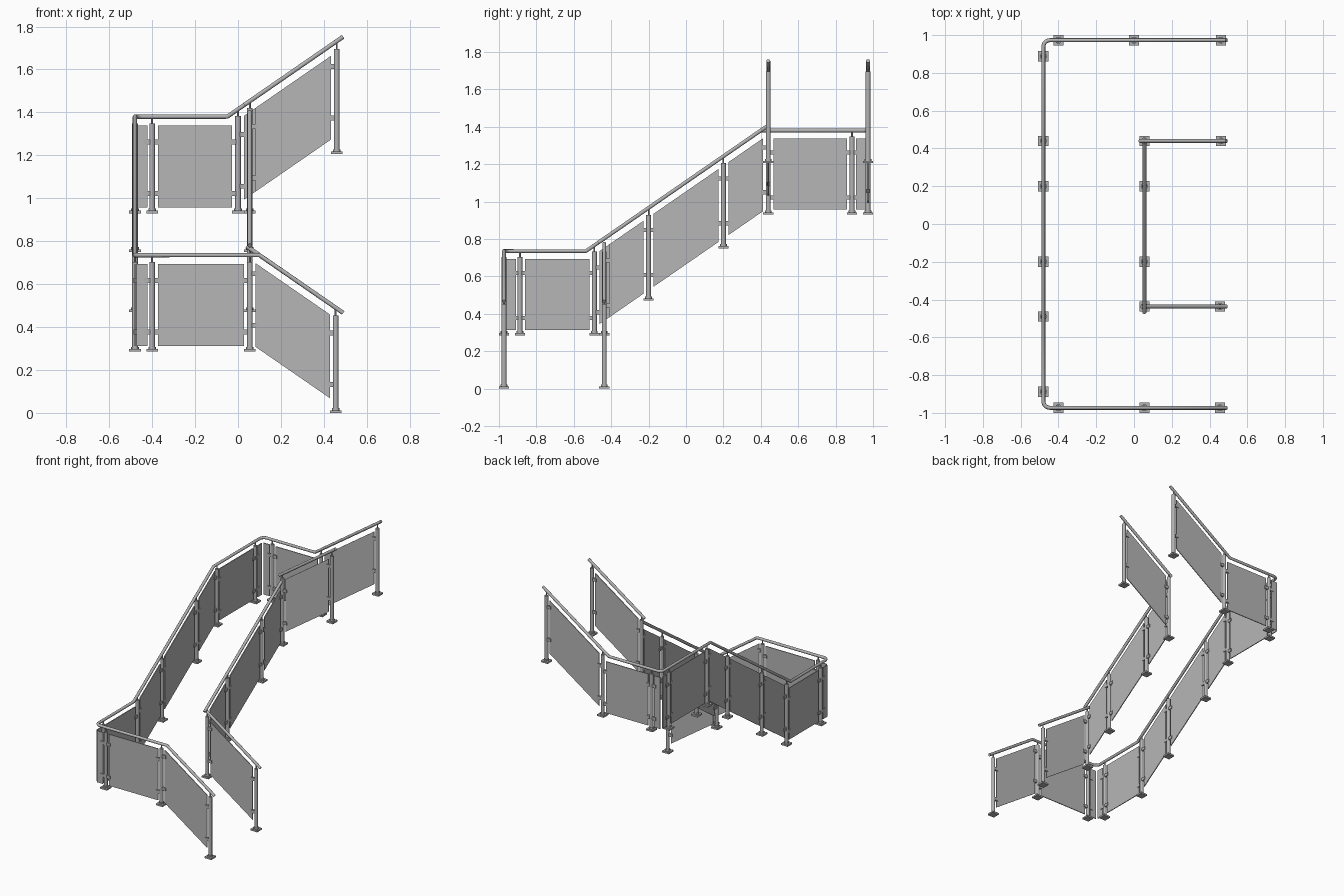
import bpy, bmesh, math
from mathutils import Vector, Matrix

if "Cube" in bpy.data.objects:
    bpy.data.objects.remove(bpy.data.objects["Cube"])


def material(name, v):
    m = bpy.data.materials.new(name)
    m.diffuse_color = (v, v, v, 1)
    m.use_nodes = True
    m.node_tree.nodes["Principled BSDF"].inputs["Base Color"].default_value = m.diffuse_color
    return m


STEEL = material("grey steel", 0.45)
PANE = material("grey panel", 0.47)

XO, XI, YO = -0.48, 0.055, 0.973      # outer side line, inner side line, outer end lines
YI0, YI1 = -0.437, 0.44               # inner end lines
LOW, HIGH, K = 0.735, 1.38, 0.69      # landing handrail heights, stair slope


# handrail height along the three sloping flights
def lower(x): return LOW - K * (x - 0.10)
def middle(y): return LOW + K * (y + 0.535)
def upper(x): return HIGH + K * (x + 0.05)


def finish(bm, name, mat, smooth=False):
    bmesh.ops.recalc_face_normals(bm, faces=bm.faces)
    me = bpy.data.meshes.new(name)
    bm.to_mesh(me)
    bm.free()
    me.materials.append(mat)
    ob = bpy.data.objects.new(name, me)
    bpy.context.collection.objects.link(ob)
    if smooth:
        bpy.ops.object.select_all(action='DESELECT')
        ob.select_set(True)
        bpy.context.view_layer.objects.active = ob
        bpy.ops.object.shade_smooth_by_angle(angle=math.radians(40))
    return ob


def add_box(bm, c, size, rot=0.0):
    mat = Matrix.Translation(c) @ Matrix.Rotation(rot, 4, 'Z') @ Matrix.Diagonal((*size, 1))
    bmesh.ops.create_cube(bm, size=1, matrix=mat)


def add_rod(bm, x, y, z0, z1, r, n=16):
    bmesh.ops.create_cone(bm, cap_ends=True, segments=n, radius1=r, radius2=r, depth=z1 - z0,
                          matrix=Matrix.Translation((x, y, (z0 + z1) / 2)))


# Post: square foot plate, round tube, thin pin up to the handrail
def post(x, y, base, rail, drop):
    bm = bmesh.new()
    add_box(bm, (x, y, base + 0.006), (0.054, 0.054, 0.012))
    add_rod(bm, x, y, base + 0.012, base + 0.022, 0.018)
    add_rod(bm, x, y, base + 0.012, rail - drop, 0.013)
    add_rod(bm, x, y, rail - drop, rail, 0.0045, 8)
    finish(bm, "post", STEEL, True)


# Panel between two posts with its clamps; ends are (x, y, rail height, gap)
def panel(a, b, clamp_b=True):
    pa, pb = Vector(a[:3]), Vector(b[:3])
    run = Vector((pb.x - pa.x, pb.y - pa.y, 0))
    length = run.length
    d = run / length
    side = Vector((-d.y, d.x, 0)) * 0.003
    sloped = abs(pb.z - pa.z) > 0.02
    top, bottom = (0.05, 0.44) if sloped else (0.042, 0.423)
    p = pa.lerp(pb, a[3] / length)
    q = pa.lerp(pb, 1 - b[3] / length)
    quad = [p - Vector((0, 0, bottom)), q - Vector((0, 0, bottom)),
            q - Vector((0, 0, top)), p - Vector((0, 0, top))]
    bm = bmesh.new()
    f = bm.faces.new([bm.verts.new(v - side) for v in quad])
    ext = bmesh.ops.extrude_face_region(bm, geom=[f])
    bmesh.ops.translate(bm, vec=side * 2,
                        verts=[g for g in ext["geom"] if isinstance(g, bmesh.types.BMVert)])
    finish(bm, "panel", PANE)

    bm = bmesh.new()
    for end, s in ((pa, 1), (pb, -1))[:2 if clamp_b else 1]:
        for dz in (0.118, 0.358):
            add_box(bm, end + d * s * 0.024 - Vector((0, 0, dz)), (0.030, 0.016, 0.022),
                    math.atan2(d.y, d.x))
    finish(bm, "panel_clamps", STEEL)


# Handrail: round tube swept along a path
def handrail(name, pts):
    cu = bpy.data.curves.new(name, 'CURVE')
    cu.dimensions = '3D'
    cu.bevel_depth = 0.0105
    cu.bevel_resolution = 3
    cu.use_fill_caps = True
    sp = cu.splines.new('POLY')
    sp.points.add(len(pts) - 1)
    for point, co in zip(sp.points, pts):
        point.co = (*co, 1)
    tmp = bpy.data.objects.new(name, cu)
    bpy.context.collection.objects.link(tmp)
    bpy.context.view_layer.update()
    me = bpy.data.meshes.new_from_object(
        tmp.evaluated_get(bpy.context.evaluated_depsgraph_get()))
    bpy.data.objects.remove(tmp)
    bm = bmesh.new()
    bm.from_mesh(me)
    bmesh.ops.remove_doubles(bm, verts=bm.verts, dist=1e-5)
    finish(bm, name, STEEL, True)


def corner(sy, z, r=0.035):
    """Rounded landing corner, listed from the end line to the side line."""
    return [(XO + r - r * math.sin(t), sy * (YO - r + r * math.cos(t)), z)
            for t in (i * math.pi / 12 for i in range(7))]


handrail("outer_handrail",
         [(0.49, -YO, lower(0.49)), (0.10, -YO, LOW)] + corner(-1, LOW)
         + [(XO, -0.535, LOW), (XO, 0.40, HIGH)] + corner(1, HIGH)[::-1]
         + [(-0.05, YO, HIGH), (0.49, YO, upper(0.49))])
handrail("inner_lower_handrail", [(0.49, YI0, lower(0.49)), (0.04, YI0, lower(0.04))])
handrail("inner_middle_handrail", [(XI, -0.47, middle(-0.47)), (XI, 0.43, middle(0.43))])
handrail("inner_upper_handrail", [(0.03, YI1, upper(0.03)), (0.49, YI1, upper(0.49))])

# Posts shared by the inner and outer sides
for y in (-YO, YI0):
    post(0.455, y, 0.0, lower(0.455), 0.037)
for y in (YO, YI1):
    post(0.46, y, 1.205, upper(0.46), 0.037)
for x in (XO, XI):
    post(x, -0.20, 0.47, middle(-0.20), 0.037)
    post(x, 0.20, 0.75, middle(0.20), 0.037)

# Landing posts
for x, y, base, rail in ((XI, -YO, 0.285, LOW), (-0.40, -YO, 0.285, LOW),
                         (XO, -0.888, 0.285, LOW), (XO, -0.49, 0.285, middle(-0.49)),
                         (XO, 0.44, 0.93, HIGH), (XO, 0.888, 0.93, HIGH),
                         (-0.40, YO, 0.93, HIGH), (0.0, YO, 0.93, upper(0)),
                         (XI, YI0, 0.285, lower(XI)), (XI, YI1, 0.93, upper(XI))):
    post(x, y, base, rail, 0.032)

# Sloping panels of the lower and upper flights
G = 0.027
for y in (-YO, YI0):
    panel((XI, y, lower(XI), G), (0.455, y, lower(0.455), G))
for x, y in ((0.0, YO), (XI, YI1)):
    panel((x, y, upper(x), G), (0.46, y, upper(0.46), G))

# Sloping panels of the middle flight
for x, first in ((XO, -0.49), (XI, YI0)):
    stops = (first, -0.20, 0.20, 0.44)
    for a, b in zip(stops, stops[1:]):
        panel((x, a, middle(a), G), (x, b, middle(b), G))

# Level landing panels, including the short ones that meet at the corners
for s, z, x_end, y_end in ((-1, LOW, XI, -0.49), (1, HIGH, 0.0, 0.44)):
    panel((-0.40, s * YO, z, G), (x_end, s * YO, z, G))
    panel((XO, s * 0.888, z, G), (XO, y_end, z, G))
    panel((-0.40, s * YO, z, 0.022), (XO, s * YO, z, 0.008), False)
    panel((XO, s * 0.888, z, 0.022), (XO, s * YO, z, 0.012), False)
